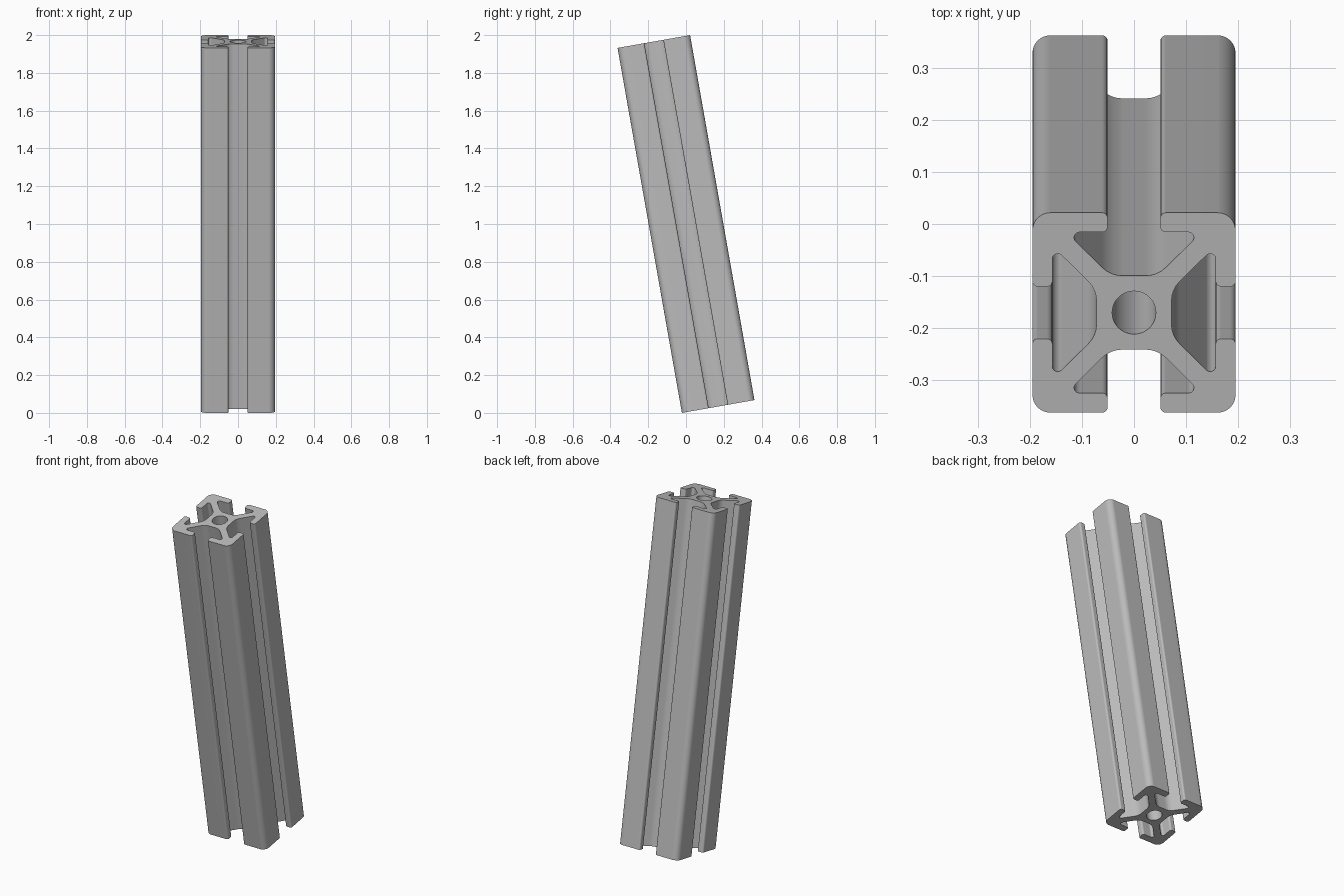
import bpy
import bmesh
import math
from mathutils import Matrix, Vector

TILT = math.radians(10)
HALF = 0.195        # half the width of the square bar
LENGTH = 1.962

cube = bpy.data.objects.get("Cube")
if cube:
    bpy.data.objects.remove(cube, do_unlink=True)


def fillet(prev, point, nxt, radius):
    """Replace a profile corner with an arc."""
    a, b = (prev - point).normalized(), (nxt - point).normalized()
    half = a.angle(b) / 2
    centre = point + (a + b).normalized() * radius / math.sin(half)
    tangent = radius / math.tan(half)
    start, end = point + a * tangent - centre, point + b * tangent - centre
    sweep = math.atan2(start.x * end.y - start.y * end.x, start.dot(end))
    steps = math.ceil(abs(sweep) / math.radians(12))
    return [centre + Matrix.Rotation(sweep * i / steps, 2) @ start
            for i in range(steps + 1)]


def add_loop(curve, points):
    spline = curve.splines.new('POLY')
    spline.points.add(len(points) - 1)
    for target, p in zip(spline.points, points):
        target.co = (p.x, p.y, 0, 1)
    spline.use_cyclic_u = True


# One side of the bar: half of a T-slot as (x, y, corner radius), then mirrored
half_slot = [(0.051, HALF, 0.01), (0.051, 0.157, 0.01),
             (0.13, 0.157, 0.0106), (0.045, 0.072, 0.055)]
side = [(HALF, HALF, 0.034)] + half_slot
side += [(-x, y, r) for x, y, r in reversed(half_slot)]

# Four sides make the whole outline
corners = []
for quarter in range(4):
    turn = Matrix.Rotation(quarter * math.pi / 2, 2)
    corners += [(turn @ Vector((x, y)), r) for x, y, r in side]
outline = []
for i, (p, r) in enumerate(corners):
    outline += fillet(corners[i - 1][0], p, corners[(i + 1) % len(corners)][0], r)

# Round bore through the centre
bore = [Vector((math.cos(t), math.sin(t))) * 0.042
        for t in (math.tau * i / 40 for i in range(40))]

# Extrude the filled profile
curve = bpy.data.curves.new("slotted_bar", 'CURVE')
curve.dimensions = '2D'
curve.fill_mode = 'BOTH'
curve.extrude = LENGTH / 2
add_loop(curve, outline)
add_loop(curve, bore)
bar = bpy.data.objects.new("slotted_bar", curve)
bpy.context.collection.objects.link(bar)
bpy.ops.object.select_all(action='DESELECT')
bar.select_set(True)
bpy.context.view_layer.objects.active = bar
bpy.ops.object.convert(target='MESH')
bar = bpy.context.object

# Weld the end caps to the walls and lean the bar forward
bm = bmesh.new()
bm.from_mesh(bar.data)
bmesh.ops.remove_doubles(bm, verts=bm.verts, dist=0.00005)
bmesh.ops.recalc_face_normals(bm, faces=bm.faces)
bm.to_mesh(bar.data)
bm.free()
bar.rotation_euler.x = TILT
bar.location.z = 1.0
bpy.ops.object.shade_smooth_by_angle(angle=math.radians(30))
weighted = bar.modifiers.new("even_shading", 'WEIGHTED_NORMAL')
weighted.keep_sharp = True

# Aluminium grey
grey = bpy.data.materials.new("aluminium_grey")
grey.use_nodes = True
colour = (0.5, 0.5, 0.5, 1)
grey.diffuse_color = colour
grey.node_tree.nodes["Principled BSDF"].inputs["Base Color"].default_value = colour
bar.data.materials.clear()
bar.data.materials.append(grey)
